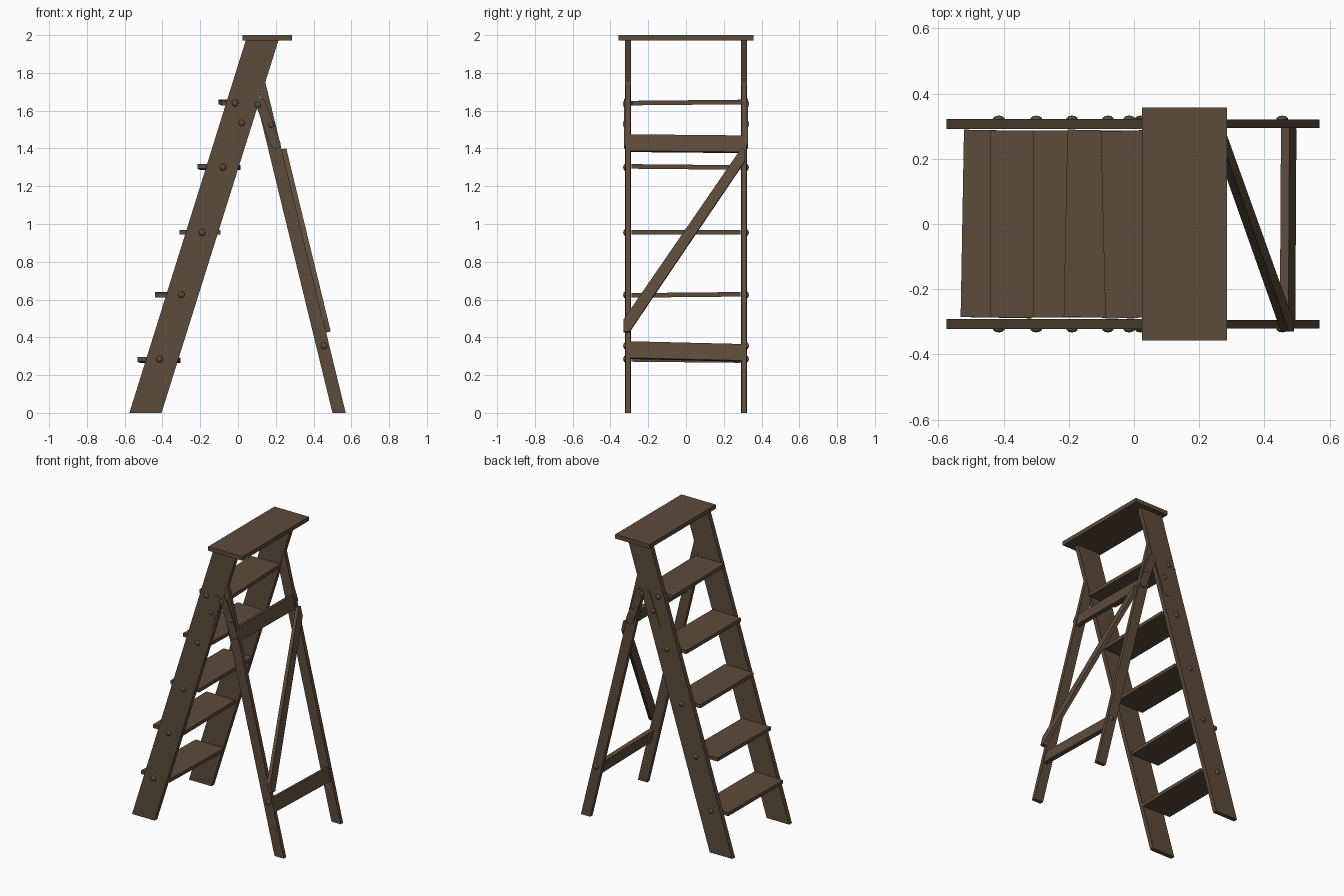
import bpy, bmesh, math
from mathutils import Vector, Matrix

cube = bpy.data.objects.get("Cube")
if cube:
    bpy.data.objects.remove(cube, do_unlink=True)

wood = bpy.data.materials.new("dark brown wood")
wood.use_nodes = True
COLOUR = (0.107, 0.07, 0.043, 1)
wood.diffuse_color = COLOUR
wood.node_tree.nodes["Principled BSDF"].inputs["Base Color"].default_value = COLOUR
wood.node_tree.nodes["Principled BSDF"].inputs["Roughness"].default_value = 0.8


def finish(name, bm, smooth=False):
    bmesh.ops.recalc_face_normals(bm, faces=bm.faces[:])
    mesh = bpy.data.meshes.new(name)
    bm.to_mesh(mesh)
    bm.free()
    mesh.materials.append(wood)
    for p in mesh.polygons:
        p.use_smooth = smooth
    ob = bpy.data.objects.new(name, mesh)
    bpy.context.collection.objects.link(ob)
    return ob


def prism(name, outline, push):
    """Extrude a flat 3D outline along a vector."""
    bm = bmesh.new()
    face = bm.faces.new([bm.verts.new(p) for p in outline])
    new = bmesh.ops.extrude_face_region(bm, geom=[face])["geom"]
    moved = [v for v in new if isinstance(v, bmesh.types.BMVert)]
    bmesh.ops.translate(bm, verts=moved, vec=Vector(push))
    return finish(name, bm)


def side_plank(name, xz, y0, y1):
    return prism(name, [(x, y0, z) for x, z in xz], (0, y1 - y0, 0))


def board(name, centre, size, tilt=0, turn=0, roll=0):
    bm = bmesh.new()
    spin = (Matrix.Rotation(turn, 4, 'Z') @ Matrix.Rotation(tilt, 4, 'Y')
            @ Matrix.Rotation(roll, 4, 'X'))
    bmesh.ops.create_cube(bm, size=1, matrix=Matrix.Translation(centre) @ spin
                          @ Matrix.Diagonal((*size, 1)))
    return finish(name, bm)


def bolt(name, x, z, side):
    bm = bmesh.new()
    place = Matrix.Translation((x, side * 0.322, z)) @ Matrix.Diagonal((1, 0.6, 1, 1))
    bmesh.ops.create_icosphere(bm, subdivisions=2, radius=0.018, matrix=place)
    return finish(name, bm, True)


def strap(name, a, b, r, side, y):
    """Round-ended metal strap lying on the side of the ladder."""
    a, b = Vector(a), Vector(b)
    heading = math.atan2(b.y - a.y, b.x - a.x)
    pts = []
    for end, start in ((b, heading - math.pi / 2), (a, heading + math.pi / 2)):
        for i in range(7):
            t = start + math.pi * i / 6
            pts.append((end.x + r * math.cos(t), end.y + r * math.sin(t)))
    return side_plank(name, pts, side * 0.31, side * y)


SLOPE = 0.243                       # lean of the rear legs
LEAN = math.atan(SLOPE)


def leg_back(z):
    return 0.57 - SLOPE * z


# Steps: front edge, height, turn about z, roll
steps = [(-0.527, 0.28, -0.018, -0.01), (-0.44, 0.625, 0, 0.01), (-0.31, 0.957, 0, 0),
         (-0.21, 1.302, -0.02, -0.01), (-0.095, 1.643, 0.025, 0.01)]
for i, (x, z, turn, roll) in enumerate(steps, 1):
    board(f"step_{i}", (x + 0.109, 0, z), (0.218, 0.575, 0.024), 0, turn, roll)

# Top platform
board("top_platform", (0.155, 0, 1.986), (0.26, 0.715, 0.028))

for side, label in ((-1, "right"), (1, "left")):
    # Sloping side rail and rear leg
    side_plank(f"{label}_rail", [(-0.575, 0), (-0.405, 0), (0.215, 1.975), (0.042, 1.975)],
               side * 0.292, side * 0.322)
    side_plank(f"{label}_rear_leg", [(0.5, 0), (0.57, 0), (leg_back(1.76), 1.76), (0.108, 1.61)],
               side * 0.294, side * 0.32)
    # Hinge straps
    strap(f"{label}_hinge_rail_strap", (0.07, 1.635), (0, 1.44), 0.03, side, 0.325)
    strap(f"{label}_hinge_leg_strap", (0.122, 1.635), (0.198, 1.425), 0.027, side, 0.328)
    # Bolts
    spots = [(-0.415, 0.285), (-0.3, 0.625), (-0.19, 0.955), (-0.08, 1.3), (-0.015, 1.64),
             (0.02, 1.535), (0.105, 1.63), (0.175, 1.525), (0.455, 0.355)]
    for i, (x, z) in enumerate(spots, 1):
        bolt(f"{label}_bolt_{i}", x, z, side)

# Rear cross rails between the legs
for name, z, roll in (("lower_cross_rail", 0.325, -0.025), ("upper_cross_rail", 1.425, -0.01)):
    board(name, (leg_back(z) - 0.018, 0, z), (0.027, 0.59, 0.09), -LEAN, 0, roll)

# Diagonal brace on the back of the rear legs
outline = [(-0.33, 0.425), (-0.3, 0.425), (0.312, 1.33), (0.312, 1.395), (0.292, 1.395), (-0.33, 0.49)]
prism("diagonal_brace", [(leg_back(z), y, z) for y, z in outline],
      (0.025 * math.cos(LEAN), 0, 0.025 * math.sin(LEAN)))
